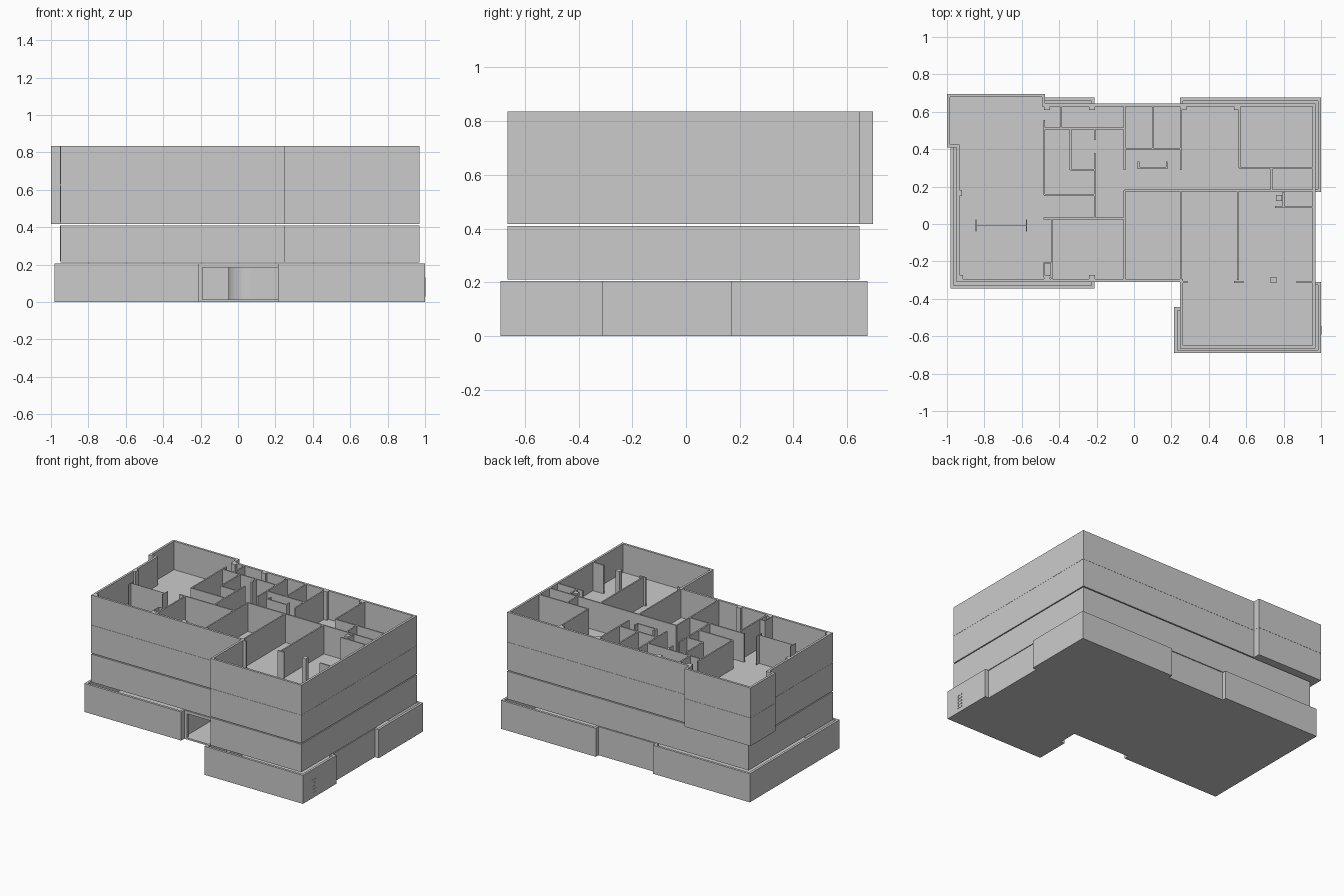
import bpy, bmesh, math
from mathutils import Vector

if "Cube" in bpy.data.objects:
    bpy.data.objects.remove(bpy.data.objects["Cube"])


def finish(name, bm):
    bmesh.ops.recalc_face_normals(bm, faces=bm.faces)
    mesh = bpy.data.meshes.new(name)
    bm.to_mesh(mesh)
    bm.free()
    ob = bpy.data.objects.new(name, mesh)
    bpy.context.collection.objects.link(ob)
    return ob


def slab(name, outline, z0, z1):
    bm = bmesh.new()
    face = bm.faces.new([bm.verts.new((x, y, z0)) for x, y in outline])
    ext = bmesh.ops.extrude_face_region(bm, geom=[face], use_keep_orig=True)
    top = [g for g in ext["geom"] if isinstance(g, bmesh.types.BMVert)]
    bmesh.ops.translate(bm, verts=top, vec=(0, 0, z1 - z0))
    return finish(name, bm)


def wall(name, path, t, z0, z1, closed=True):
    """Wall of thickness t on the left-hand side of a path, with mitred corners."""
    p = [Vector(q) for q in path]
    n = len(p)
    bm = bmesh.new()
    rings = []
    for i in range(n):
        dirs = []
        if closed or i > 0:
            dirs.append((p[i] - p[i - 1]).normalized())
        if closed or i < n - 1:
            dirs.append((p[(i + 1) % n] - p[i]).normalized())
        a, b = (Vector((-d.y, d.x)) for d in (dirs[0], dirs[-1]))
        q = p[i] + (a + b) * t / (1 + a.dot(b))
        rings.append([bm.verts.new((v.x, v.y, z))
                      for v, z in ((p[i], z0), (q, z0), (q, z1), (p[i], z1))])
    for i in range(n if closed else n - 1):
        r, s = rings[i], rings[(i + 1) % n]
        for k in range(4):
            m = (k + 1) % 4
            bm.faces.new((r[k], r[m], s[m], s[k]))
    if not closed:
        bm.faces.new(rings[0])
        bm.faces.new(rings[-1])
    return finish(name, bm)


def boxes(name, items):
    """One object from several (x0, x1, y0, y1, z0, z1) boxes."""
    bm = bmesh.new()
    for x0, x1, y0, y1, z0, z1 in items:
        vs = bmesh.ops.create_cube(bm, size=1)["verts"]
        bmesh.ops.scale(bm, verts=vs, vec=(x1 - x0, y1 - y0, z1 - z0))
        bmesh.ops.translate(bm, verts=vs,
                            vec=((x0 + x1) / 2, (y0 + y1) / 2, (z0 + z1) / 2))
    return finish(name, bm)


# Ground floor: stepped shell, open at the entrance
ground = [(0.225, -0.31), (0.245, -0.31), (0.245, -0.445), (0.215, -0.445),
          (0.215, -0.69), (1, -0.69), (1, -0.31), (0.97, -0.31), (0.97, 0.17),
          (1, 0.17), (1, 0.675), (0.245, 0.675), (0.245, 0.645), (-0.21, 0.645),
          (-0.21, 0.675), (-0.98, 0.675), (-0.98, -0.345), (-0.21, -0.345),
          (-0.21, -0.31), (-0.19, -0.31)]
slab("ground_slab", ground[1:-1], 0, 0.012)
wall("ground_shell", ground, 0.017, 0.012, 0.205, closed=False)
boxes("entrance_lintel", [(-0.19, 0.225, -0.31, -0.293, 0.185, 0.205)])

# Entrance hall: rounded wall and rear wall
arc = [(0.07 - 0.12 * math.cos(a), -0.12 * math.sin(a))
       for a in (math.pi / 2 * i / 10 for i in range(11))]
hall = wall("hall_curved_wall", [(-0.05, 0.15)] + arc + [(0.24, -0.12)],
            0.012, 0.012, 0.2, closed=False)
boxes("hall_walls", [(-0.21, -0.05, 0.15, 0.162, 0.012, 0.2),
                     (-0.222, -0.21, -0.29, 0.162, 0.012, 0.2),
                     (0.24, 0.252, -0.29, -0.1, 0.012, 0.2)])

# Wall vent on the front right block
boxes("side_vent", [(0.999, 1.002, -0.59, -0.582, 0.03, 0.13)] +
      [(0.999, 1.002, -0.582, -0.545, 0.03 + 0.023 * i, 0.038 + 0.023 * i)
       for i in range(5)])

# Upper storey outlines, the higher ones with a projecting corner bay
base = [(-0.95, -0.31), (0.245, -0.31), (0.245, -0.665), (0.97, -0.665), (0.97, 0.645)]
first = base + [(-0.95, 0.645)]
upper = base + [(-0.475, 0.645), (-0.475, 0.695), (-1, 0.695), (-1, 0.41), (-0.95, 0.41)]

# Partitions along y: x, start, end
along_y = [(-0.48, 0.155, 0.555), (-0.39, 0.51, 0.635), (-0.34, 0.29, 0.505),
           (-0.21, 0.45, 0.505), (-0.21, 0.03, 0.38), (-0.44, -0.3, 0.03),
           (-0.05, 0.29, 0.635), (0.10, 0.40, 0.635), (0.25, 0.29, 0.635),
           (-0.05, -0.3, 0.18), (0.25, -0.3, 0.18), (0.555, -0.3, 0.18),
           (0.565, 0.3, 0.635), (0.735, 0.18, 0.3), (0.80, 0.09, 0.17),
           (0.025, 0.3, 0.335), (0.175, 0.3, 0.335)]
# Partitions along x: y, start, end
along_x = [(0.51, -0.48, -0.05), (0.29, -0.34, -0.21), (0.155, -0.48, -0.21),
           (0.03, -0.485, -0.05), (0.40, -0.05, 0.25), (0.3, 0.02, 0.18),
           (0.18, -0.05, 0.96), (0.3, 0.565, 0.96), (0.09, 0.755, 0.96),
           (-0.31, 0.25, 0.285), (-0.31, 0.535, 0.585), (-0.31, 0.87, 0.96)]
# Square columns
columns = [(-0.465, 0.625), (-0.225, 0.625), (0.265, 0.625), (0.55, 0.625),
           (-0.465, -0.29), (-0.225, -0.29), (-0.93, -0.29), (-0.935, 0.165),
           (0.745, -0.3), (0.775, 0.14)]


def storey(label, outline, z0, z1):
    zf = z0 + 0.01
    slab(label + "_floor", outline, z0, zf)
    wall(label + "_outer_wall", outline, 0.016, zf, z1)
    h = 0.005
    boxes(label + "_partitions",
          [(x - h, x + h, a, b, zf, z1) for x, a, b in along_y] +
          [(a, b, y - h, y + h, zf, z1) for y, a, b in along_x])
    c = 0.016
    boxes(label + "_columns",
          [(x - c, x + c, y - c, y + c, zf, z1) for x, y in columns])
    # Thin screen with end posts, and a service duct
    boxes(label + "_screen", [(-0.845, -0.575, -0.012, -0.008, zf, z1),
                              (-0.847, -0.843, -0.04, 0.025, zf, z1),
                              (-0.577, -0.573, -0.04, 0.025, zf, z1)])
    wall(label + "_duct", [(-0.485, -0.285), (-0.44, -0.285), (-0.44, -0.205),
                           (-0.485, -0.205)], 0.006, zf, z1)


storey("first_storey", first, 0.21, 0.41)
storey("second_storey", upper, 0.417, 0.619)
storey("third_storey", upper, 0.62, 0.835)
